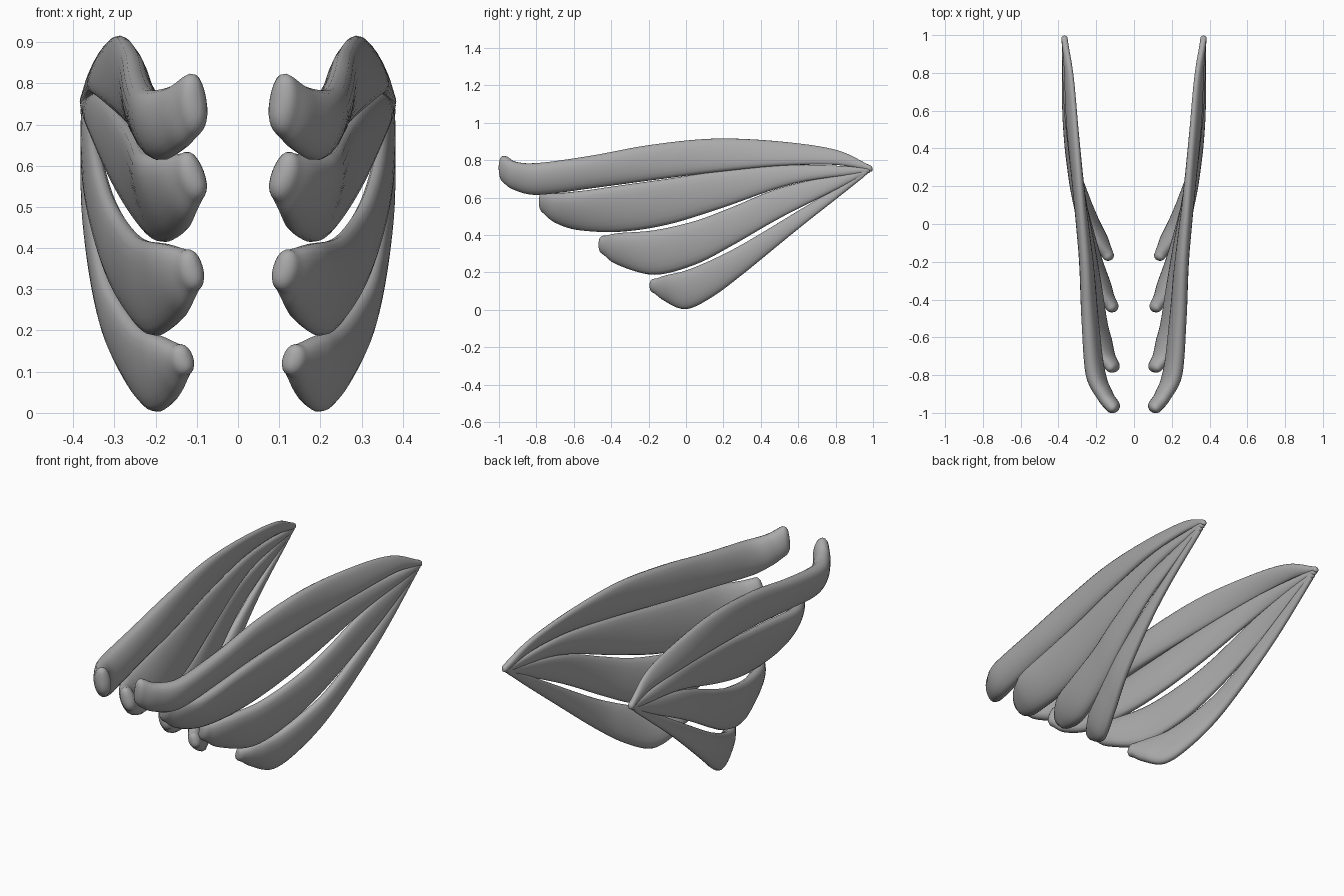
import bpy
import bmesh
import math
from mathutils import Vector

if "Cube" in bpy.data.objects:
    bpy.data.objects.remove(bpy.data.objects["Cube"], do_unlink=True)

SHADE = (.4, .4, .4, 1)
grey = bpy.data.materials.new("plain_grey")
grey.use_nodes = True
grey.diffuse_color = SHADE
grey.node_tree.nodes["Principled BSDF"].inputs["Base Color"].default_value = SHADE

SIDES = 20      # points around a blade section
STEPS = 6       # sections between neighbouring stations
CAP_STEPS = 5   # sections in each rounded end


def smooth_path(stations):
    """Catmull-Rom curve through all the station values."""
    pts = [Vector(s) for s in stations]
    pts = [pts[0] * 2 - pts[1]] + pts + [pts[-1] * 2 - pts[-2]]
    path = []
    for a, b, c, d in zip(pts, pts[1:], pts[2:], pts[3:]):
        for i in range(STEPS):
            t = i / STEPS
            path.append(b + ((c - a) * t + (a * 2 - b * 5 + c * 4 - d) * t**2
                             + (b * 3 - a - c * 3 + d) * t**3) / 2)
    return path + [pts[-2]]


def rounded_end(section, direction):
    """Sections that shrink away from an end section like a dome."""
    mid, half, side = section
    reach = direction * side.length
    angles = [math.pi / 2 * k / (CAP_STEPS + .3) for k in range(1, CAP_STEPS + 1)]
    return [(mid + reach * math.sin(a), half * math.cos(a) ** .6, side * math.cos(a))
            for a in angles]


def blade_sections(stations, thickness, curl, twist):
    """List of (centre, half height vector, half thickness vector)."""
    path = smooth_path(stations)
    mids = [Vector((x, y, (top + low) / 2)) for x, y, top, low in path]
    length = mids[-1].y - mids[0].y
    sections, tangents = [], []
    for i, (x, y, top, low) in enumerate(path):
        u = (y - mids[0].y) / length
        # The lower edge curls inwards at the front and turns out at the rear
        lean = twist * math.sin(math.pi * u) * u**3 - curl * (1 - u)**2 * min(1, .4 + 8 * u)
        half = Vector((-lean, 0, (top - low) / 2))
        tangent = (mids[min(i + 1, len(mids) - 1)] - mids[max(i - 1, 0)]).normalized()
        width = thickness * (1 - .68 * u) * min(1, .75 + 3 * u)
        sections.append((mids[i], half, tangent.cross(half).normalized() * width))
        tangents.append(tangent)
    front = rounded_end(sections[0], -tangents[0])
    return front[::-1] + sections + rounded_end(sections[-1], tangents[-1])


def build_blade(name, sections, mirror):
    """Skin the sections into one closed smooth surface."""
    bm = bmesh.new()
    rings = []
    for mid, half, side in sections:
        ring = []
        for k in range(SIDES):
            a = math.tau * k / SIDES
            across = math.copysign(abs(math.sin(a)) ** .85, math.sin(a))
            p = mid + half * math.cos(a) + side * across
            ring.append(bm.verts.new((p.x * mirror, p.y, p.z)))
        rings.append(ring)
    for r, s in zip(rings, rings[1:]):
        for k in range(SIDES):
            n = (k + 1) % SIDES
            bm.faces.new((r[k], r[n], s[n], s[k]))
    bm.faces.new(rings[0])
    bm.faces.new(rings[-1])
    bmesh.ops.recalc_face_normals(bm, faces=bm.faces)
    for face in bm.faces:
        face.smooth = True
    mesh = bpy.data.meshes.new(name)
    bm.to_mesh(mesh)
    bm.free()
    mesh.materials.append(grey)
    bpy.context.collection.objects.link(bpy.data.objects.new(name, mesh))


def blade_pair(name, order, thickness, curl, twist, stations):
    """Left and right blade; all blades gather at one rear point."""
    height = .757 - .011 * order
    tip = (.368, .982 - .011 * order, height + .016, height - .016)
    sections = blade_sections(stations + [tip], thickness, curl, twist)
    build_blade("left_" + name, sections, 1)
    build_blade("right_" + name, sections, -1)


# Stations run front to back: x, y, upper edge z, lower edge z
blade_pair("top_blade", 0, .051, .03, .07, [
    (.112, -.965, .82, .675),
    (.152, -.91, .79, .64),
    (.205, -.785, .785, .615),
    (.233, -.5, .825, .65),
    (.253, -.2, .88, .69),
    (.29, .15, .915, .735),
    (.325, .5, .9, .77),
    (.346, .8, .855, .775),
])
blade_pair("upper_middle_blade", 1, .047, .055, .03, [
    (.115, -.752, .63, .515),
    (.152, -.69, .622, .465),
    (.193, -.56, .635, .425),
    (.218, -.35, .665, .417),
    (.25, -.1, .7, .455),
    (.293, .18, .74, .54),
    (.345, .58, .775, .675),
])
blade_pair("lower_middle_blade", 2, .044, .035, .03, [
    (.117, -.435, .395, .295),
    (.157, -.36, .41, .24),
    (.22, -.17, .425, .187),
    (.273, .05, .475, .242),
    (.318, .25, .55, .345),
    (.353, .53, .66, .505),
])
blade_pair("bottom_blade", 3, .04, .032, .03, [
    (.138, -.165, .165, .09),
    (.17, -.105, .185, .045),
    (.22, 0, .21, .003),
    (.272, .14, .268, .068),
    (.32, .31, .355, .195),
    (.357, .61, .535, .44),
])
